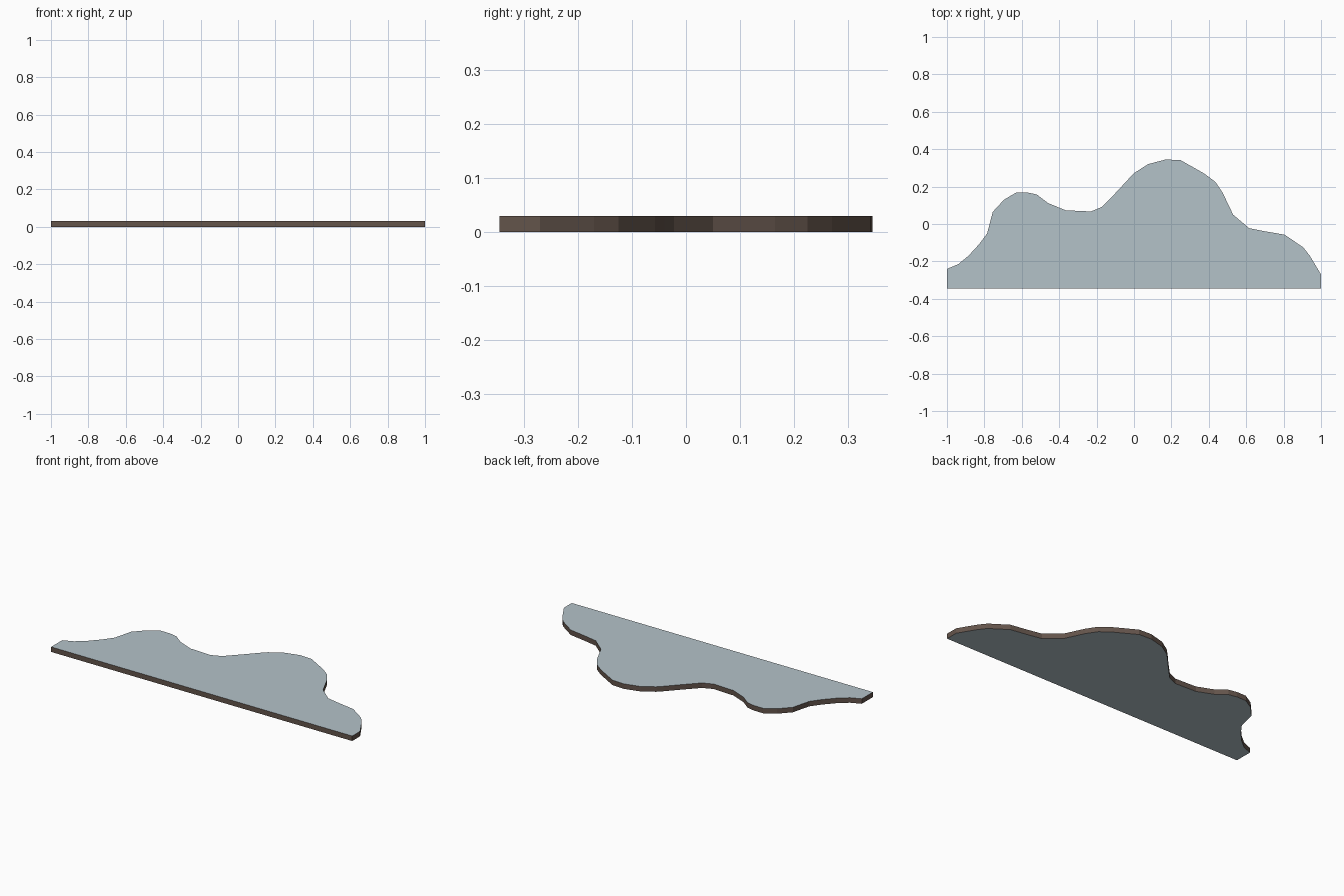
import bpy
import bmesh

if "Cube" in bpy.data.objects:
    bpy.data.objects.remove(bpy.data.objects["Cube"])

THICKNESS = 0.03


def material(name, rgb):
    m = bpy.data.materials.new(name)
    m.diffuse_color = (*rgb, 1.0)
    m.use_nodes = True
    m.node_tree.nodes["Principled BSDF"].inputs["Base Color"].default_value = m.diffuse_color
    return m


# Wavy hilltop outline, left to right, closed by a straight front edge
OUTLINE = [
    (-1, -0.345), (-1, -0.24), (-0.94, -0.215), (-0.885, -0.17), (-0.83, -0.11),
    (-0.785, -0.05), (-0.755, 0.065), (-0.695, 0.13), (-0.63, 0.168),
    (-0.57, 0.168), (-0.52, 0.158), (-0.46, 0.112), (-0.365, 0.073),
    (-0.23, 0.067), (-0.17, 0.092), (-0.09, 0.175), (-0.03, 0.24),
    (0.005, 0.275), (0.075, 0.32), (0.17, 0.345), (0.25, 0.341),
    (0.375, 0.27), (0.435, 0.225), (0.475, 0.165), (0.53, 0.05),
    (0.615, -0.022), (0.705, -0.04), (0.805, -0.057), (0.905, -0.125),
    (0.94, -0.17), (0.97, -0.22), (1, -0.27), (1, -0.345),
]

# Flat slab: extrude the outline upwards
bm = bmesh.new()
base = bm.faces.new([bm.verts.new((x, y, 0)) for x, y in OUTLINE])
grown = bmesh.ops.extrude_face_region(bm, geom=[base], use_keep_orig=True)
top_verts = [g for g in grown["geom"] if isinstance(g, bmesh.types.BMVert)]
bmesh.ops.translate(bm, verts=top_verts, vec=(0, 0, THICKNESS))
bmesh.ops.recalc_face_normals(bm, faces=bm.faces)

# Blue-grey on top and underside, brown round the rim
for f in bm.faces:
    f.material_index = 0 if abs(f.normal.z) > 0.5 else 1

mesh = bpy.data.meshes.new("slab")
bm.to_mesh(mesh)
bm.free()
mesh.materials.append(material("pale blue grey", (0.456, 0.54, 0.584)))
mesh.materials.append(material("dark brown", (0.127, 0.089, 0.071)))
slab = bpy.data.objects.new("slab", mesh)
bpy.context.collection.objects.link(slab)
